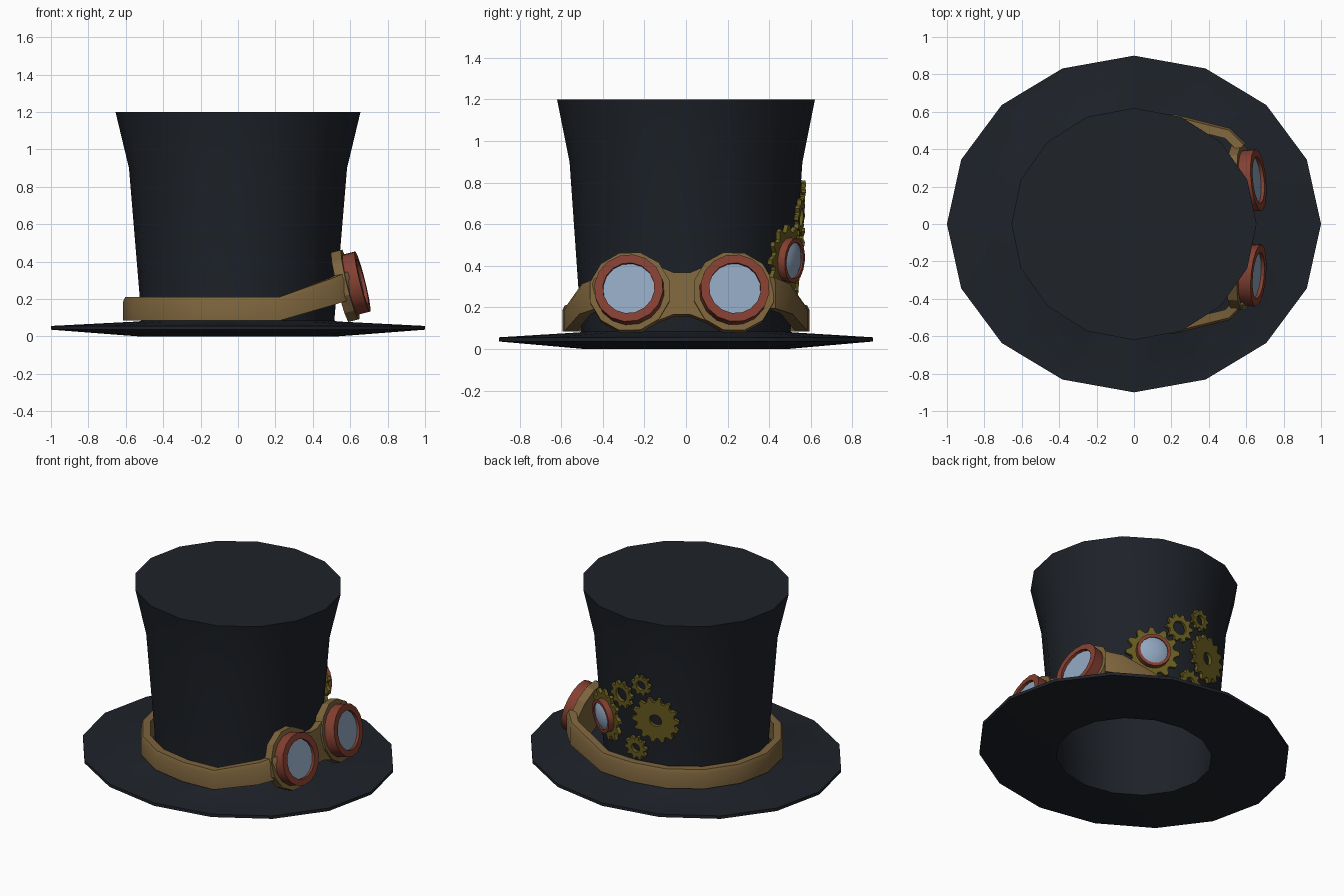
import bpy, bmesh
from math import sin, cos, pi, radians, sqrt
from mathutils import Matrix, Vector

if "Cube" in bpy.data.objects:
    bpy.data.objects.remove(bpy.data.objects["Cube"])


def material(name, rgb):
    m = bpy.data.materials.new(name)
    m.diffuse_color = (*rgb, 1)
    m.use_nodes = True
    m.node_tree.nodes["Principled BSDF"].inputs["Base Color"].default_value = m.diffuse_color
    return m


FELT = material("felt", (0.013, 0.016, 0.022))
LEATHER = material("leather", (0.20, 0.125, 0.045))
COPPER = material("copper", (0.23, 0.05, 0.03))
BRASS = material("brass", (0.14, 0.11, 0.015))
GLASS = material("glass", (0.28, 0.38, 0.52))


def loft(name, rows, mat, matrix=Matrix(), closed=False, angle=28):
    """Skin a list of point rings; cap the ends unless the rows close."""
    bm = bmesh.new()
    rings = [[bm.verts.new(matrix @ Vector(p)) for p in row] for row in rows]
    n = len(rings[0])
    pairs = list(zip(rings, rings[1:])) + ([(rings[-1], rings[0])] if closed else [])
    for a, b in pairs:
        for i in range(n):
            j = (i + 1) % n
            bm.faces.new((a[i], a[j], b[j], b[i]))
    if not closed:
        bm.faces.new(rings[0])
        bm.faces.new(rings[-1])
    bmesh.ops.recalc_face_normals(bm, faces=bm.faces)
    me = bpy.data.meshes.new(name)
    bm.to_mesh(me)
    bm.free()
    me.materials.append(mat)
    ob = bpy.data.objects.new(name, me)
    bpy.context.collection.objects.link(ob)
    bpy.ops.object.select_all(action='DESELECT')
    ob.select_set(True)
    bpy.context.view_layer.objects.active = ob
    bpy.ops.object.shade_smooth_by_angle(angle=radians(angle))
    return ob


def ring(rx, ry, z, n):
    return [(rx * cos(2 * pi * i / n), ry * sin(2 * pi * i / n), z) for i in range(n)]


def lathe(name, profile, n, mat, matrix=Matrix(), closed=False):
    return loft(name, [ring(r, r, z, n) for r, z in profile], mat, matrix, closed)


def gear(name, r, hole, teeth, depth, thick, matrix):
    def outline(radii, z):
        n = teeth * 4
        return [(radii[i % 4] * cos(2 * pi * i / n), radii[i % 4] * sin(2 * pi * i / n), z)
                for i in range(n)]
    rim, bore = (r, r, r - depth, r - depth), (hole,) * 4
    loft(name, [outline(rim, 0), outline(rim, thick), outline(bore, thick), outline(bore, 0)],
         BRASS, matrix, closed=True)


# Hat: inside of crown, underside of brim, top of brim, outside of crown
hat = [(0.635, 0.60, 1.18), (0.565, 0.54, 0.9), (0.495, 0.46, 0.0), (0.53, 0.49, 0.0),
       (1.0, 0.9, 0.036), (1.0, 0.9, 0.056), (0.53, 0.51, 0.08), (0.515, 0.503, 0.085),
       (0.583, 0.56, 0.9), (0.655, 0.62, 1.2)]
loft("hat", [ring(rx, ry, z, 16) for rx, ry, z in hat], FELT)

# Leather strap: low round the back, climbing to the goggles at +x
half = [(0.575, 0.41, 0.27, 0.075), (0.50, 0.485, 0.24, 0.072), (0.22, 0.555, 0.148, 0.063)]
for k in range(5):
    a = pi / 2 + k * pi / 8
    half.append((0.585 * cos(a), 0.565 * sin(a), 0.147, 0.063))
path = half + [(x, -y, z, h) for x, y, z, h in reversed(half[:-1])]
rows = []
for i, (x, y, z, h) in enumerate(path):
    p, q = path[max(i - 1, 0)], path[min(i + 1, len(path) - 1)]
    out = Vector((q[1] - p[1], p[0] - q[0], 0)).normalized()
    if out.dot((x, y, 0)) < 0:
        out.negate()
    c = Vector((x, y, z))
    up = Vector((0, 0, h))
    rows.append([c - out * 0.03 - up, c + out * 0.03 - up, c + out * 0.03 + up * 0.6,
                 c + out * 0.018 + up, c - out * 0.03 + up])
loft("strap", rows, LEATHER, angle=35)

# Goggles: local x runs along world y, local z points out of the lens
t = radians(14)
frame = Matrix(((0, -sin(t), cos(t), 0.60), (1, 0, 0, -0.02),
                (0, cos(t), sin(t), 0.277), (0, 0, 0, 1)))
for side, s in (("left", 1), ("right", -1)):
    m = frame @ Matrix.Translation((s * 0.25, 0, 0)) @ Matrix.Rotation(s * radians(5), 4, 'Y')
    m = m @ Matrix.Rotation(pi / 12, 4, 'Z')
    lathe("goggle_plate_" + side, [(0.198, -0.055), (0.198, 0)], 12, LEATHER, m)
    lathe("goggle_rim_" + side, [(0.167, -0.01), (0.167, 0.068), (0.125, 0.068), (0.125, -0.01)],
          16, COPPER, m, closed=True)
    lathe("goggle_lens_" + side, [(0.13, 0.02), (0.13, 0.05)], 16, GLASS, m)
bridge = [(-0.15, -0.16), (-0.04, -0.115), (0.04, -0.115), (0.15, -0.16),
          (0.15, 0.14), (0.04, 0.092), (-0.04, 0.092), (-0.15, 0.14)]
loft("goggle_bridge", [[(u, v, w) for u, v in bridge] for w in (-0.045, 0.005)], LEATHER, frame)


def on_crown(x, z, offset):
    """Frame lying on the +y side of the crown wall."""
    ax, ay = 0.51 + 0.081 * z, 0.50 + 0.067 * z
    y = ay * sqrt(1 - (x / ax) ** 2)
    nrm = Vector((x / ax ** 2, y / ay ** 2, 0)).normalized()
    nrm = (nrm - Vector((0, 0, 0.08))).normalized()
    m = nrm.to_track_quat('Z', 'Y').to_matrix().to_4x4()
    m.translation = Vector((x, y, z)) + nrm * offset
    return m


# Clockwork: name, x, z, radius, hole, teeth, tooth depth, offset
for name, x, z, r, hole, teeth, depth, off in (
        ("large_gear", -0.14, 0.515, 0.155, 0.04, 14, 0.028, -0.005),
        ("upper_gear", 0.095, 0.635, 0.093, 0.045, 10, 0.02, 0.0),
        ("top_gear", -0.055, 0.742, 0.07, 0.032, 9, 0.017, 0.0),
        ("lower_gear", 0.0, 0.295, 0.082, 0.03, 10, 0.02, 0.0),
        ("eyepiece_gear", 0.25, 0.43, 0.17, 0.08, 12, 0.034, 0.0)):
    gear(name, r, hole, teeth, depth, 0.022, on_crown(x, z, off))

# Single eyepiece on its gear, with a domed lens
m = on_crown(0.25, 0.43, 0.0)
lathe("eyepiece_rim", [(0.108, 0), (0.108, 0.06), (0.088, 0.06), (0.088, 0)], 16, COPPER, m, closed=True)
lathe("eyepiece_lens", [(0.09, 0.01), (0.09, 0.05), (0.065, 0.062), (0.03, 0.069), (0.008, 0.07)],
      16, GLASS, m)
